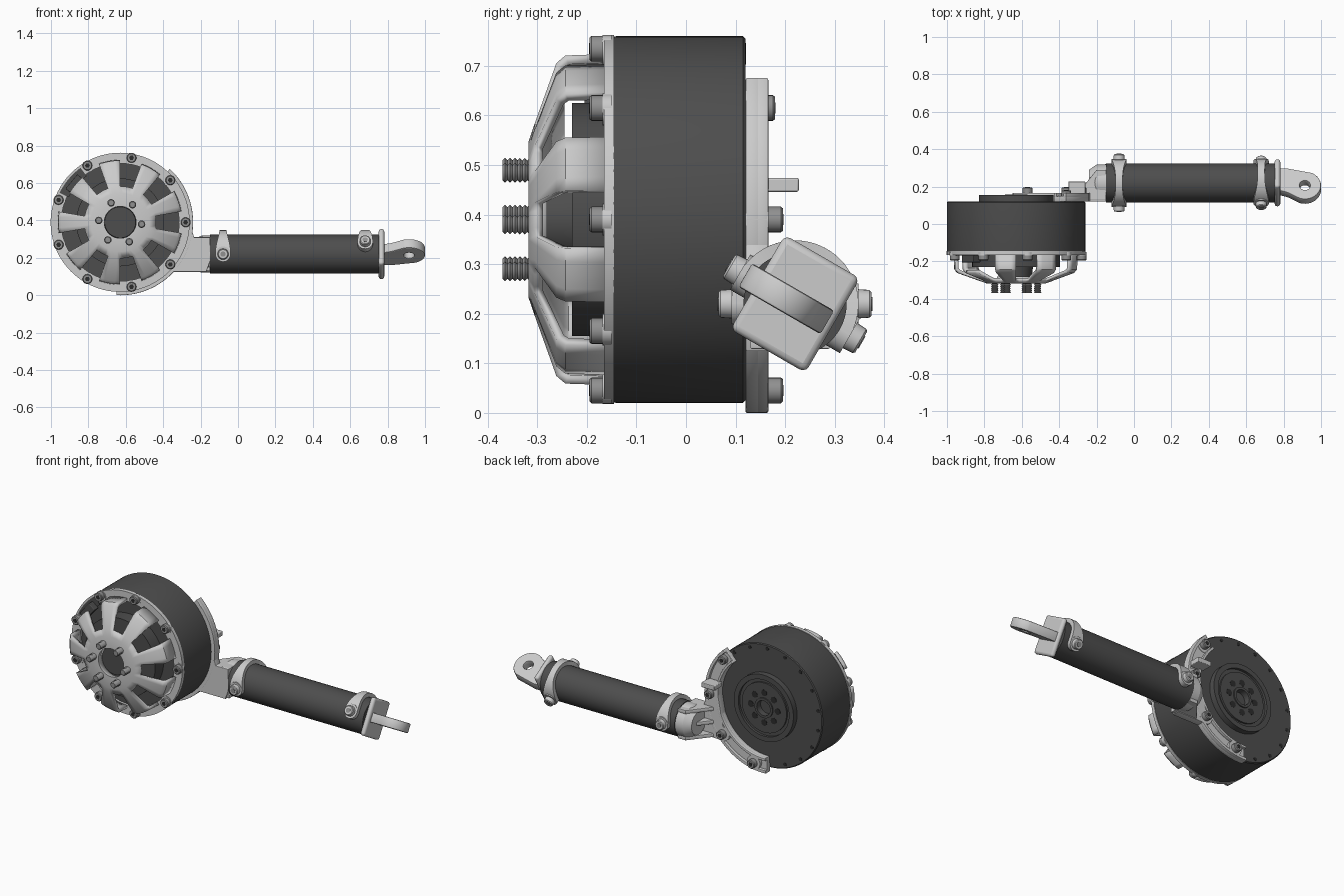
import bpy, bmesh
from math import sin, cos, pi, radians, degrees, atan2
from mathutils import Vector, Matrix

cube = bpy.data.objects.get("Cube")
if cube:
    bpy.data.objects.remove(cube)

X, Y, Z = Vector((1, 0, 0)), Vector((0, 1, 0)), Vector((0, 0, 1))
HUB = Vector((-0.63, 0, 0.39))      # motor centre
ROD = Vector((0, 0.22, 0.22))       # tube axis
made = []


def material(name, value):
    m = bpy.data.materials.new(name)
    m.use_nodes = True
    m.diffuse_color = (value, value, value, 1)
    m.node_tree.nodes["Principled BSDF"].inputs["Base Color"].default_value = m.diffuse_color
    return m


LIGHT = material("light_grey_metal", 0.6)
DARK = material("charcoal", 0.075)
STEEL = material("bolt_steel", 0.28)
BLACK = material("hole_black", 0.025)


def finish(name, bm, mat):
    bmesh.ops.recalc_face_normals(bm, faces=bm.faces)
    me = bpy.data.meshes.new(name)
    bm.to_mesh(me)
    bm.free()
    me.materials.append(mat)
    ob = bpy.data.objects.new(name, me)
    bpy.context.collection.objects.link(ob)
    made.append(ob)
    return ob


def lathe(name, profile, mat, origin, axis=Y, segs=24, closed=False, skip=None):
    """Turn (radius, distance) points about an axis; skip(band, degrees) leaves gaps."""
    u = Y if axis == X else X
    v = u.cross(axis)
    bm = bmesh.new()
    angles = [2 * pi * i / segs for i in range(segs)]
    rings = [[bm.verts.new(origin + axis * d + (u * cos(a) + v * sin(a)) * r) for a in angles]
             for r, d in profile]
    bands = list(zip(rings, rings[1:])) + ([(rings[-1], rings[0])] if closed else [])
    for b, (p, q) in enumerate(bands):
        for i in range(segs):
            j = (i + 1) % segs
            if not (skip and skip(b, (i + 0.5) * 360 / segs)):
                bm.faces.new((p[i], p[j], q[j], q[i]))
    if not closed and not skip:
        bm.faces.new(rings[0])
        bm.faces.new(rings[-1])
    return finish(name, bm, mat)


def rod(name, r, d0, d1, mat, origin, axis=Y, segs=24):
    return lathe(name, [(r, d0), (r, d1)], mat, origin, axis, segs)


def plate(name, loops, thick, mat, origin, e1, e2, bevel=0.003):
    """Filled outline, later loops being holes, extruded both ways."""
    cu = bpy.data.curves.new(name, 'CURVE')
    cu.dimensions, cu.fill_mode = '2D', 'BOTH'
    cu.extrude, cu.bevel_depth, cu.offset = thick / 2 - bevel, bevel, -bevel
    cu.bevel_resolution = 1
    for pts in loops:
        s = cu.splines.new('POLY')
        s.points.add(len(pts) - 1)
        for p, q in zip(s.points, pts):
            p.co = (q[0], q[1], 0, 1)
        s.use_cyclic_u = True
    cu.materials.append(mat)
    ob = bpy.data.objects.new(name, cu)
    bpy.context.collection.objects.link(ob)
    m = Matrix((e1, e2, e1.cross(e2))).transposed().to_4x4()
    m.translation = origin
    ob.matrix_world = m
    bpy.ops.object.select_all(action='DESELECT')
    ob.select_set(True)
    bpy.context.view_layer.objects.active = ob
    bpy.ops.object.convert(target='MESH')
    made.append(bpy.context.object)


def box(name, centre, size, mat, axes=(X, Y, Z), bevel=0.0):
    bm = bmesh.new()
    bmesh.ops.create_cube(bm, size=1)
    for v in bm.verts:
        v.co = centre + sum((a * c * s for a, c, s in zip(axes, v.co, size)), Vector())
    ob = finish(name, bm, mat)
    if bevel:
        b = ob.modifiers.new("bevel", 'BEVEL')
        b.width, b.segments = bevel, 3


def arc(r, a0, a1, n=40, c=(0, 0)):
    steps = [radians(a0 + (a1 - a0) * i / n) for i in range(n + 1)]
    return [(c[0] + r * cos(a), c[1] + r * sin(a)) for a in steps]


def band(name, r0, r1, a0, a1, y0, y1, mat, bevel=0.003):
    plate(name, [arc(r1, a0, a1) + arc(r0, a1, a0)], y1 - y0, mat,
          HUB + Y * (y0 + y1) / 2, X, Z, bevel)


def around(radius, deg, y=0):
    a = radians(deg)
    return HUB + Vector((radius * cos(a), y, radius * sin(a)))


def bolt(name, at, axis, r=0.026, h=0.03):
    """Socket head with a dark recess."""
    lathe(name, [(r, 0), (r, h * 0.85), (r * 0.85, h)], STEEL, at, axis, 20)
    rod(name + "_socket", r * 0.5, h, h + 0.001, BLACK, at, axis, 6)


# Motor body with stepped front core and rear output hub
lathe("motor_body", [(0.083, -0.285), (0.09, -0.23), (0.235, -0.23), (0.235, -0.15),
                     (0.368, -0.15), (0.37, -0.14), (0.37, 0.115), (0.365, 0.12), (0.2, 0.12),
                     (0.2, 0.155), (0.17, 0.155), (0.17, 0.14), (0.15, 0.14), (0.15, 0.15),
                     (0.05, 0.15), (0.05, 0.12)], DARK, HUB, segs=96)
for i in range(18):
    rod("rear_rim_hole", 0.011, 0.12, 0.1215, BLACK, around(0.345, i * 20 + 10), segs=12)
for i in range(8):
    rod("output_hole", 0.019, 0.15, 0.1515, BLACK, around(0.09, i * 45), segs=16)
lathe("output_collar", [(0.045, 0.12), (0.045, 0.157), (0.06, 0.157), (0.06, 0.12)],
      DARK, HUB, closed=True, segs=40)

# Front flange and spoked cage
lathe("front_flange", [(0.315, -0.165), (0.372, -0.165), (0.372, -0.145), (0.315, -0.145)],
      LIGHT, HUB, closed=True, segs=72)


def cage_gap(b, deg):
    window = 3 <= b <= 5 and abs((deg + 20) % 40 - 20) < 10
    return window or (b >= 4 and 128 < deg < 152)


cage = lathe("front_cage", [(0.094, -0.28), (0.094, -0.309), (0.155, -0.309), (0.19, -0.297),
                            (0.31, -0.254), (0.322, -0.24), (0.325, -0.155)],
             LIGHT, HUB, segs=72, skip=cage_gap)
wall = cage.modifiers.new("wall", 'SOLIDIFY')
wall.thickness, wall.offset, wall.use_even_offset = 0.018, 0, True
band("connector_recess", 0.305, 0.36, 126, 154, -0.169, -0.163, DARK, 0)
box("connector", around(0.315, 140, -0.185), (0.05, 0.04, 0.1), DARK,
    (Vector((cos(radians(140)), 0, sin(radians(140)))), Y,
     Vector((-sin(radians(140)), 0, cos(radians(140))))), 0.004)
for i in range(9):
    bolt("flange_bolt", around(0.35, i * 40, -0.165), -Y)
    rod("flange_bolt_ear", 0.032, -0.168, -0.15, LIGHT, around(0.345, i * 40))

# Threaded studs
thread = [(0.02 if k % 2 else 0.015, 0.3 + k * 0.005) for k in range(15)]
for i in range(6):
    lathe("threaded_stud", thread, STEEL, around(0.115, i * 60 - 5), -Y, 16)

# Rear bracket: ribbed arc, pads, bolts, cable tab
band("bracket_arc", 0.30, 0.39, 47, -93, 0.12, 0.148, LIGHT)
band("bracket_outer_rib", 0.372, 0.39, 47, -93, 0.14, 0.166, LIGHT)
band("bracket_inner_rib", 0.30, 0.315, 47, -93, 0.14, 0.166, LIGHT)
for deg, top in ((40, 0.15), (0, 0.166), (-40, 0.166), (-80, 0.166)):
    rod("bracket_pad", 0.043, 0.12, top, LIGHT, around(0.347, deg))
    bolt("bracket_bolt", around(0.35, deg, top), Y)
box("cable_tab", Vector((-0.305, 0.19, 0.46)), (0.09, 0.075, 0.028), LIGHT, bevel=0.004)

# Arm joining bracket to tube
plate("arm_plate", [[(-0.38, 0.125), (-0.17, 0.125), (-0.15, 0.18), (-0.15, 0.31),
                     (-0.235, 0.31), (-0.262, 0.4), (-0.33, 0.39)]], 0.045, LIGHT,
      Y * 0.143, X, Z)
for z in (0.14, 0.22, 0.3):
    plate("arm_web", [[(-0.34, 0.13), (-0.15, 0.13), (-0.15, 0.29), (-0.2, 0.29), (-0.3, 0.165)]],
          0.022, LIGHT, Z * z, X, Y)
lathe("tube_socket", [(0.07, -0.24), (0.098, -0.2), (0.1, -0.14)], LIGHT, ROD, X, 40)

# Tube
rod("tube", 0.104, -0.15, 0.755, DARK, ROD, X, 64)


def strap(x, tilt):
    """Half-round strap over the tube, wider at its two bolted ends."""
    u = Vector((0, cos(tilt), sin(tilt)))
    n = X.cross(u)
    at = ROD + X * x
    bm = bmesh.new()
    rows = []
    for i in range(33):
        t = pi * i / 32
        d = u * cos(t) + n * sin(t)
        w = 0.019 + 0.022 * abs(cos(t)) ** 3
        rows.append([bm.verts.new(at + d * r + X * s * w)
                     for r, s in ((0.1, -1), (0.128, -1), (0.128, 1), (0.1, 1))])
    for p, q in zip(rows, rows[1:]):
        for k in range(4):
            bm.faces.new((p[k], p[k - 1], q[k - 1], q[k]))
    bm.faces.new(rows[0])
    bm.faces.new(rows[-1])
    finish("strap", bm, LIGHT)
    for side in (u, -u):
        rod("strap_lug", 0.041, 0.085, 0.128, LIGHT, at, side, 32)
        lathe("strap_boss", [(0.03, 0.12), (0.028, 0.15), (0.024, 0.154)], LIGHT, at, side)
        rod("strap_screw", 0.014, 0.154, 0.156, STEEL, at, side, 16)


TILT = radians(-30)
strap(-0.08, 0)
strap(0.68, TILT)

# End cap and eye, turned with the far strap
u = Vector((0, cos(TILT), sin(TILT)))
n = X.cross(u)
box("end_cap", ROD + X * 0.767, (0.03, 0.175, 0.22), LIGHT, (X, u, n), 0.014)
plate("end_eye", [[(0.77, 0.075), (0.82, 0.075)] + arc(0.086, 65, -110, 32, (0.914, -0.03))
                  + [(0.82, -0.075), (0.77, -0.06)],
                  arc(0.028, 0, 350, 35, (0.914, -0.03))],
      0.055, LIGHT, ROD, X, u, 0.006)

# Smooth shading with crisp edges
bpy.ops.object.select_all(action='DESELECT')
for ob in made:
    ob.select_set(True)
bpy.context.view_layer.objects.active = made[0]
bpy.ops.object.shade_smooth_by_angle()
